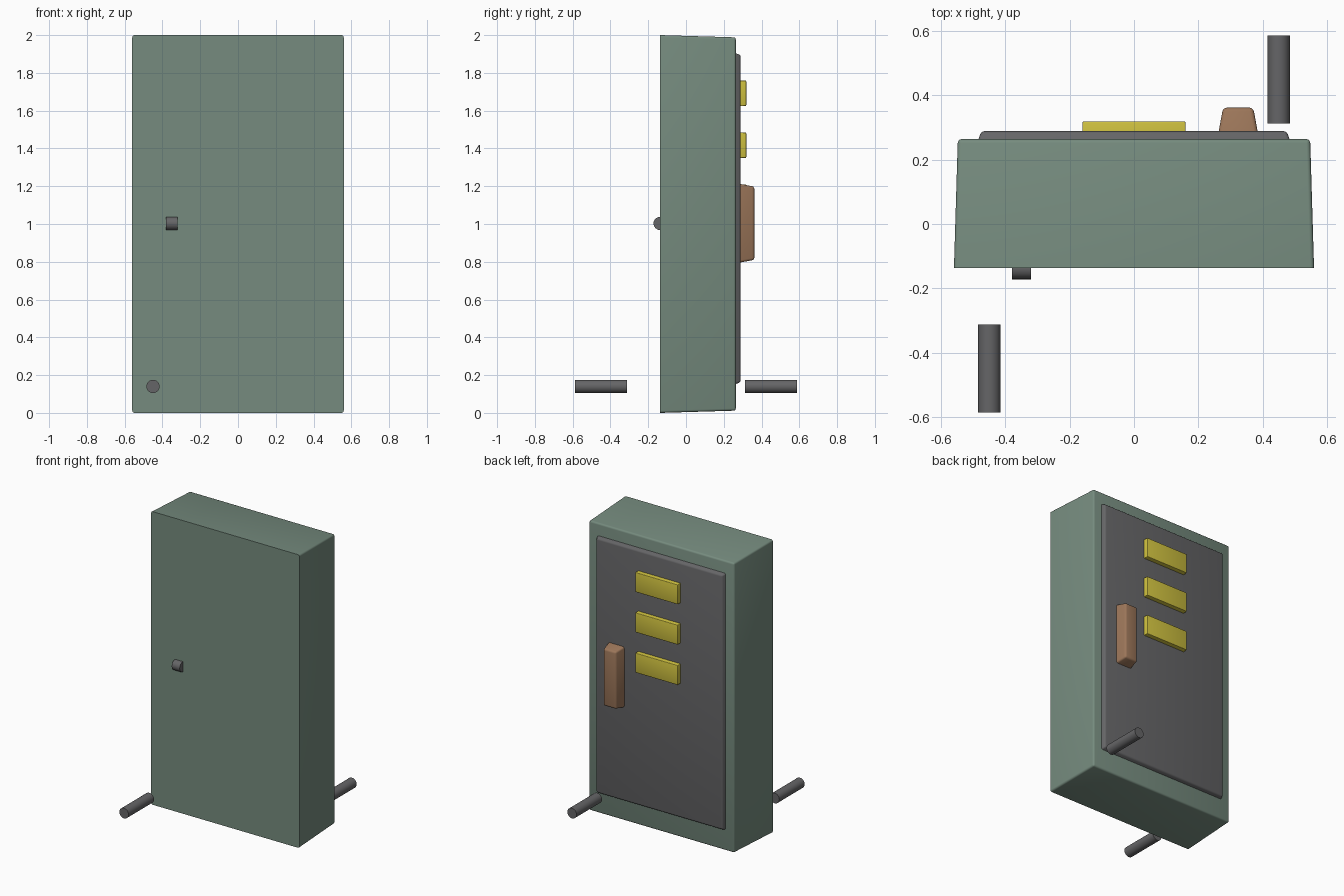
import bpy, bmesh, math
from mathutils import Matrix

if "Cube" in bpy.data.objects:
    bpy.data.objects.remove(bpy.data.objects["Cube"])


def material(name, rgb):
    m = bpy.data.materials.new(name)
    m.diffuse_color = (*rgb, 1)
    m.use_nodes = True
    m.node_tree.nodes["Principled BSDF"].inputs["Base Color"].default_value = m.diffuse_color
    return m


GREEN = material("green_paint", (0.18, 0.26, 0.21))
DARK = material("dark_metal", (0.13, 0.13, 0.135))
YELLOW = material("yellow_label", (0.62, 0.53, 0.05))
BROWN = material("brown_grip", (0.33, 0.18, 0.10))


def finish(name, bm, mat):
    bmesh.ops.recalc_face_normals(bm, faces=bm.faces)
    me = bpy.data.meshes.new(name)
    bm.to_mesh(me)
    bm.free()
    me.materials.append(mat)
    ob = bpy.data.objects.new(name, me)
    bpy.context.collection.objects.link(ob)
    bpy.ops.object.select_all(action='DESELECT')
    ob.select_set(True)
    bpy.context.view_layer.objects.active = ob
    bpy.ops.object.shade_smooth_by_angle(angle=math.radians(40))
    return ob


def slab(name, x, z, y, inset, bevel, mat):
    """Box tapering towards +y; every edge is rounded except the base rim."""
    bm = bmesh.new()
    rings = []
    for yy, d in ((y[0], 0), (y[1], inset)):
        rings.append([bm.verts.new(p) for p in (
            (x[0] + d, yy, z[0] + d), (x[1] - d, yy, z[0] + d),
            (x[1] - d, yy, z[1] - d), (x[0] + d, yy, z[1] - d))])
    base, top = rings
    bm.faces.new(base)
    bm.faces.new(top)
    for i in range(4):
        j = (i + 1) % 4
        bm.faces.new((base[i], base[j], top[j], top[i]))
    edges = [e for e in bm.edges if not all(v in base for v in e.verts)]
    bmesh.ops.bevel(bm, geom=edges, offset=bevel, segments=3, profile=0.5,
                    affect='EDGES', clamp_overlap=True)
    return finish(name, bm, mat)


def rod(name, centre, radius, length, axis, mat):
    bm = bmesh.new()
    turn = Matrix.Rotation(math.pi / 2, 4, 'X' if axis == 'Y' else 'Y')
    bmesh.ops.create_cone(bm, cap_ends=True, segments=24, radius1=radius,
                          radius2=radius, depth=length,
                          matrix=Matrix.Translation(centre) @ turn)
    return finish(name, bm, mat)


# Door body and rear panel
slab("door_body", (-0.56, 0.56), (0, 2), (-0.137, 0.264), 0.012, 0.012, GREEN)
slab("rear_panel", (-0.485, 0.485), (0.152, 1.905), (0.26, 0.289), 0.01, 0.01, DARK)

# Yellow bars on the panel
for i in range(3):
    zc = 1.692 - i * 0.275
    slab(f"yellow_bar_{i + 1}", (-0.161, 0.161), (zc - 0.068, zc + 0.068),
         (0.28, 0.319), 0.001, 0.004, YELLOW)

# Grip
slab("grip", (0.262, 0.386), (0.795, 1.213), (0.28, 0.362), 0.015, 0.012, BROWN)

# Front latch and the two floor-level rods
rod("front_latch", (-0.35, -0.137, 1.003), 0.035, 0.06, 'X', DARK)
for side, label in ((-1, "front_rod"), (1, "rear_rod")):
    rod(label, (0.45 * side, 0.45 * side, 0.14), 0.035, 0.274, 'Y', DARK)
